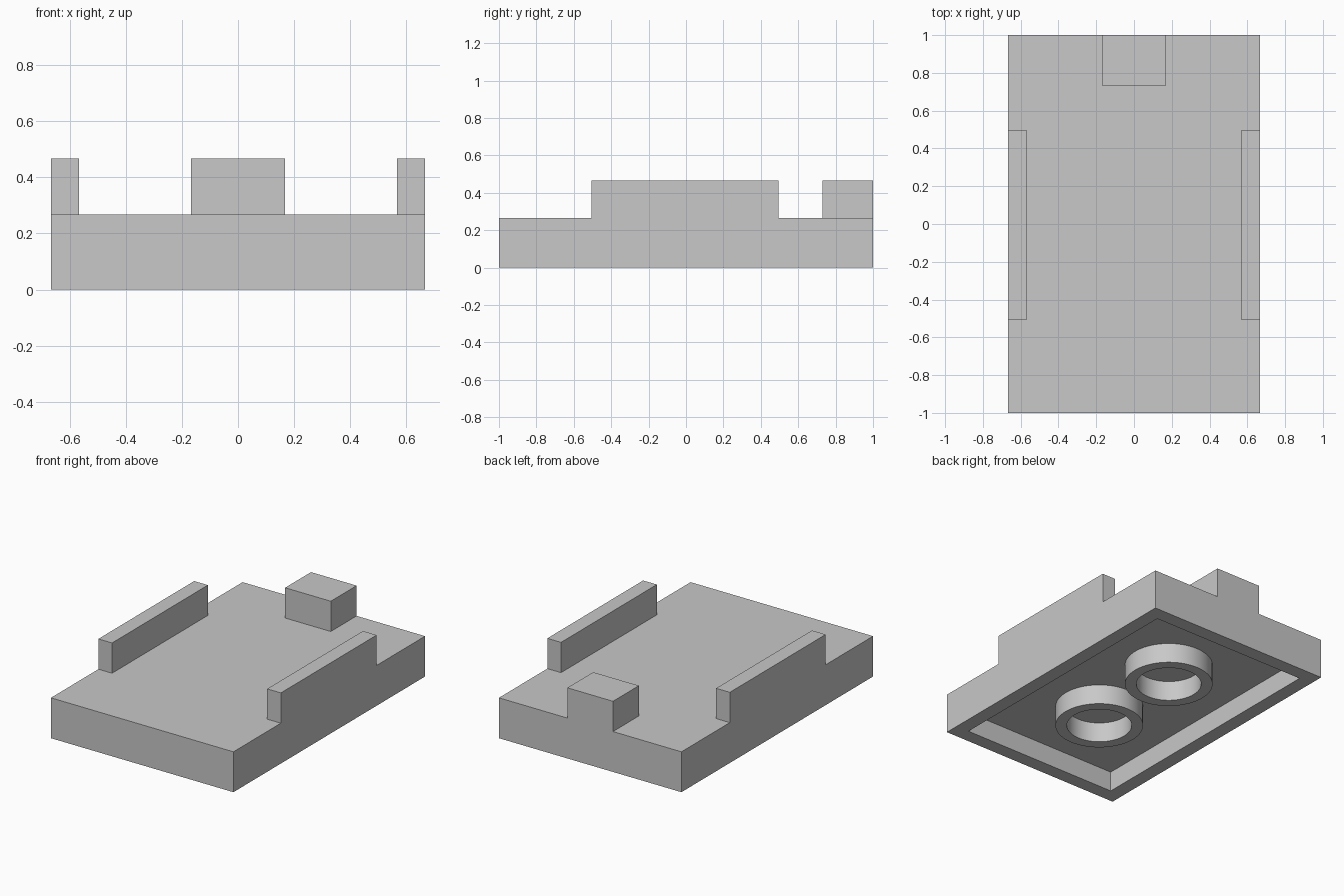
import bpy, bmesh, math
from mathutils import Vector

if "Cube" in bpy.data.objects:
    bpy.data.objects.remove(bpy.data.objects["Cube"])

# Proportions: the model is laid out on a unit of 2/15
U = 2 / 15
HALF_X, HALF_Y, BASE_H = 5 * U, 7.5 * U, 2 * U
TOP = BASE_H + 1.5 * U

grey = bpy.data.materials.new("plain_grey")
grey.use_nodes = True
colour = (0.58, 0.58, 0.58, 1)
grey.diffuse_color = colour
grey.node_tree.nodes["Principled BSDF"].inputs["Base Color"].default_value = colour


def finish(name, bm):
    bmesh.ops.recalc_face_normals(bm, faces=bm.faces)
    mesh = bpy.data.meshes.new(name)
    bm.to_mesh(mesh)
    bm.free()
    mesh.materials.append(grey)
    obj = bpy.data.objects.new(name, mesh)
    bpy.context.collection.objects.link(obj)
    return obj


def box_mesh(low, high):
    bm = bmesh.new()
    bmesh.ops.create_cube(bm, size=1)
    low, high = Vector(low), Vector(high)
    bmesh.ops.scale(bm, vec=high - low, verts=bm.verts)
    bmesh.ops.translate(bm, vec=(low + high) / 2, verts=bm.verts)
    return bm


# Base slab with a straight-walled tray sunk into its underside
bm = box_mesh((-HALF_X, -HALF_Y, 0), (HALF_X, HALF_Y, BASE_H))
bottom = min(bm.faces, key=lambda f: f.calc_center_median().z)
bmesh.ops.inset_region(bm, faces=[bottom], thickness=U)
floor = bmesh.ops.extrude_face_region(bm, geom=[bottom])["geom"]
bmesh.ops.delete(bm, geom=[bottom], context="FACES_ONLY")
bmesh.ops.translate(bm, vec=(0, 0, U),
                    verts=[g for g in floor if isinstance(g, bmesh.types.BMVert)])
finish("base", bm)

# Side rails, set a hair towards the front
RAIL = 0.1
for name, x in (("left_rail", HALF_X - RAIL), ("right_rail", -HALF_X)):
    finish(name, box_mesh((x, -0.505, BASE_H), (x + RAIL, 0.495, TOP)))

# Block at the back edge
finish("back_block", box_mesh((-1.25 * U, 0.73, BASE_H),
                              (1.25 * U, HALF_Y, TOP)))


# Round sockets hanging inside the tray, spun from a wall profile
def ring(name, y, inner, outer, height):
    bm = bmesh.new()
    profile = [bm.verts.new(p) for p in
               ((inner, 0, height), (inner, 0, 0), (outer, 0, 0), (outer, 0, height))]
    edges = [bm.edges.new(pair) for pair in zip(profile, profile[1:])]
    bmesh.ops.spin(bm, geom=profile + edges, axis=(0, 0, 1), cent=(0, 0, 0),
                   angle=math.tau, steps=64, use_merge=True)
    bmesh.ops.remove_doubles(bm, verts=bm.verts, dist=1e-5)
    obj = finish(name, bm)
    obj.location.y = y
    bpy.ops.object.select_all(action="DESELECT")
    obj.select_set(True)
    bpy.context.view_layer.objects.active = obj
    bpy.ops.object.shade_smooth_by_angle(angle=math.radians(30))


for name, side in (("front_socket", -1), ("back_socket", 1)):
    ring(name, side * 2.5 * U, 0.2, 0.27, U)
